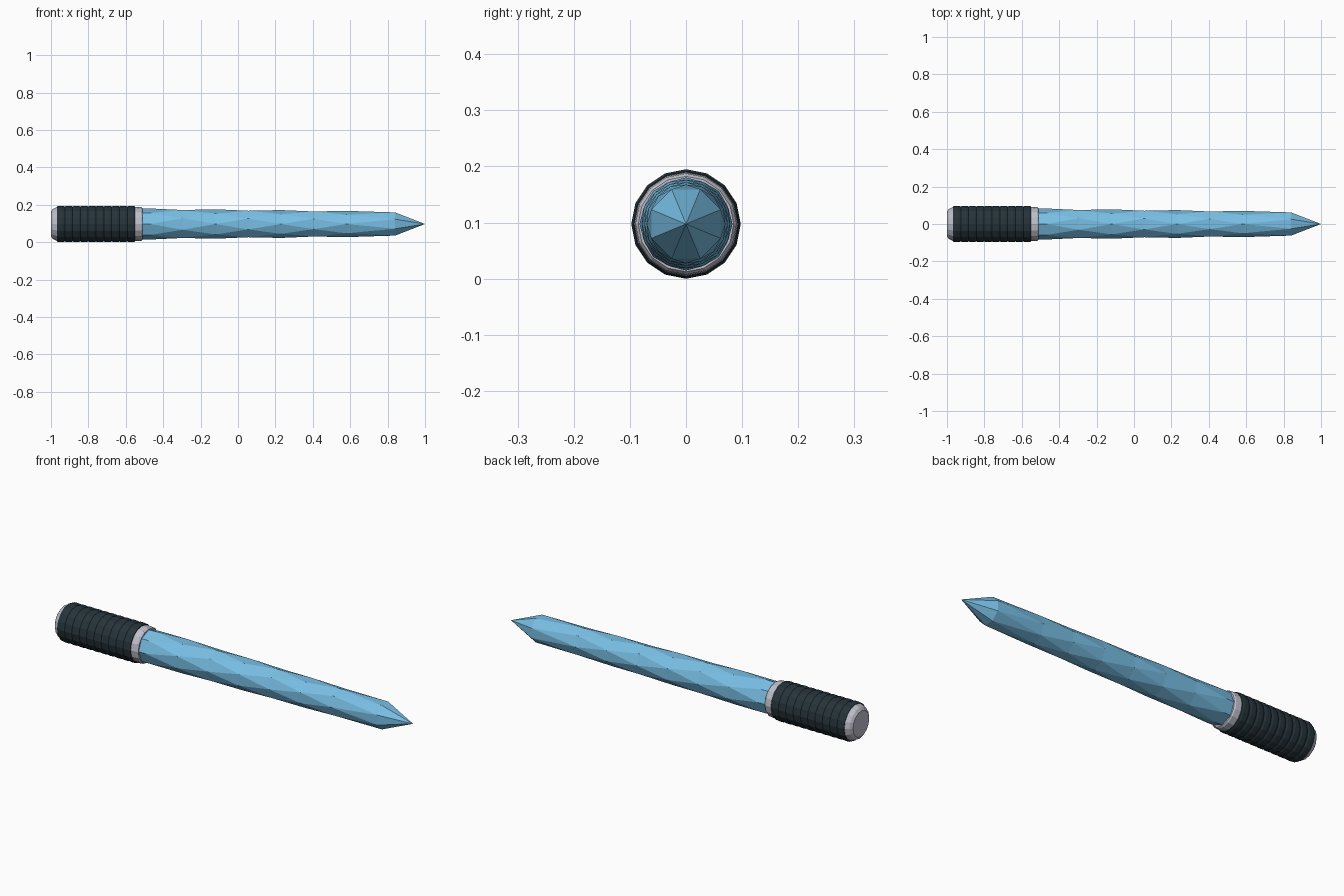
import bpy, bmesh, math

if "Cube" in bpy.data.objects:
    bpy.data.objects.remove(bpy.data.objects["Cube"])

AXIS_Z = 0.0975


def material(name, rgb):
    m = bpy.data.materials.new(name)
    m.diffuse_color = (*rgb, 1)
    m.use_nodes = True
    m.node_tree.nodes["Principled BSDF"].inputs["Base Color"].default_value = m.diffuse_color
    return m


BLUE = material("ice blue", (0.19, 0.52, 0.78))
DARK = material("dark slate", (0.019, 0.033, 0.042))
SILVER = material("silver", (0.52, 0.52, 0.60))


def part(name, stations, sides, mat, stagger=False):
    """Skin rings along x; stations are (x, radius), radius 0 makes a point.
    Staggered rings turn by half a side each and join with triangles."""
    bm = bmesh.new()
    rings = []
    for i, (x, r) in enumerate(stations):
        turn = 0.5 if stagger and i % 2 else 0.0
        n = sides if r > 0 else 1
        rings.append([bm.verts.new((x, r * math.cos(2 * math.pi * (k + turn) / sides),
                                    AXIS_Z + r * math.sin(2 * math.pi * (k + turn) / sides)))
                      for k in range(n)])
    for i, (a, b) in enumerate(zip(rings, rings[1:])):
        for k in range(sides):
            j = (k + 1) % sides
            if len(b) == 1:
                bm.faces.new((a[k], a[j], b[0]))
            elif not stagger:
                bm.faces.new((a[k], a[j], b[j], b[k]))
            elif i % 2 == 0:
                bm.faces.new((a[k], a[j], b[k]))
                bm.faces.new((a[j], b[j], b[k]))
            else:
                bm.faces.new((a[k], a[j], b[j]))
                bm.faces.new((a[k], b[j], b[k]))
    for ring in (rings[0], rings[-1]):
        if len(ring) > 1:
            bm.faces.new(ring)
    bmesh.ops.recalc_face_normals(bm, faces=bm.faces)
    me = bpy.data.meshes.new(name)
    bm.to_mesh(me)
    bm.free()
    me.materials.append(mat)
    ob = bpy.data.objects.new(name, me)
    bpy.context.collection.objects.link(ob)
    return ob


# Faceted crystal shaft with a pointed tip
xs = [-0.47 + 0.175 * i for i in range(7)] + [0.84]
shaft = [(x, 0.083 - 0.0122 * (x + 0.47)) for x in xs]
shaft = [(-0.645, 0.083)] + shaft
# begin on a half-turned ring so the last ring lies flat side up
part("crystal_shaft", shaft[1:] + [(1.0, 0)], 8, BLUE, stagger=True)
part("shaft_root", [(-0.54, 0.081), (-0.47, 0.083)], 8, BLUE)

# Ribbed grip
ribs, x0, x1 = 10, -0.968, -0.55
step = (x1 - x0) / ribs
grip = []
for i in range(ribs):
    x = x0 + i * step
    grip += [(x, 0.0935), (x + 0.25 * step, 0.0975), (x + 0.75 * step, 0.0975)]
part("grip", grip + [(x1, 0.0935)], 16, DARK)

# Metal collar and end cap
part("collar", [(-0.55, 0.090), (-0.544, 0.092), (-0.517, 0.090), (-0.51, 0.085)], 16, SILVER)
part("end_cap", [(-1.0, 0.066), (-0.99, 0.080), (-0.968, 0.091)], 16, SILVER)
